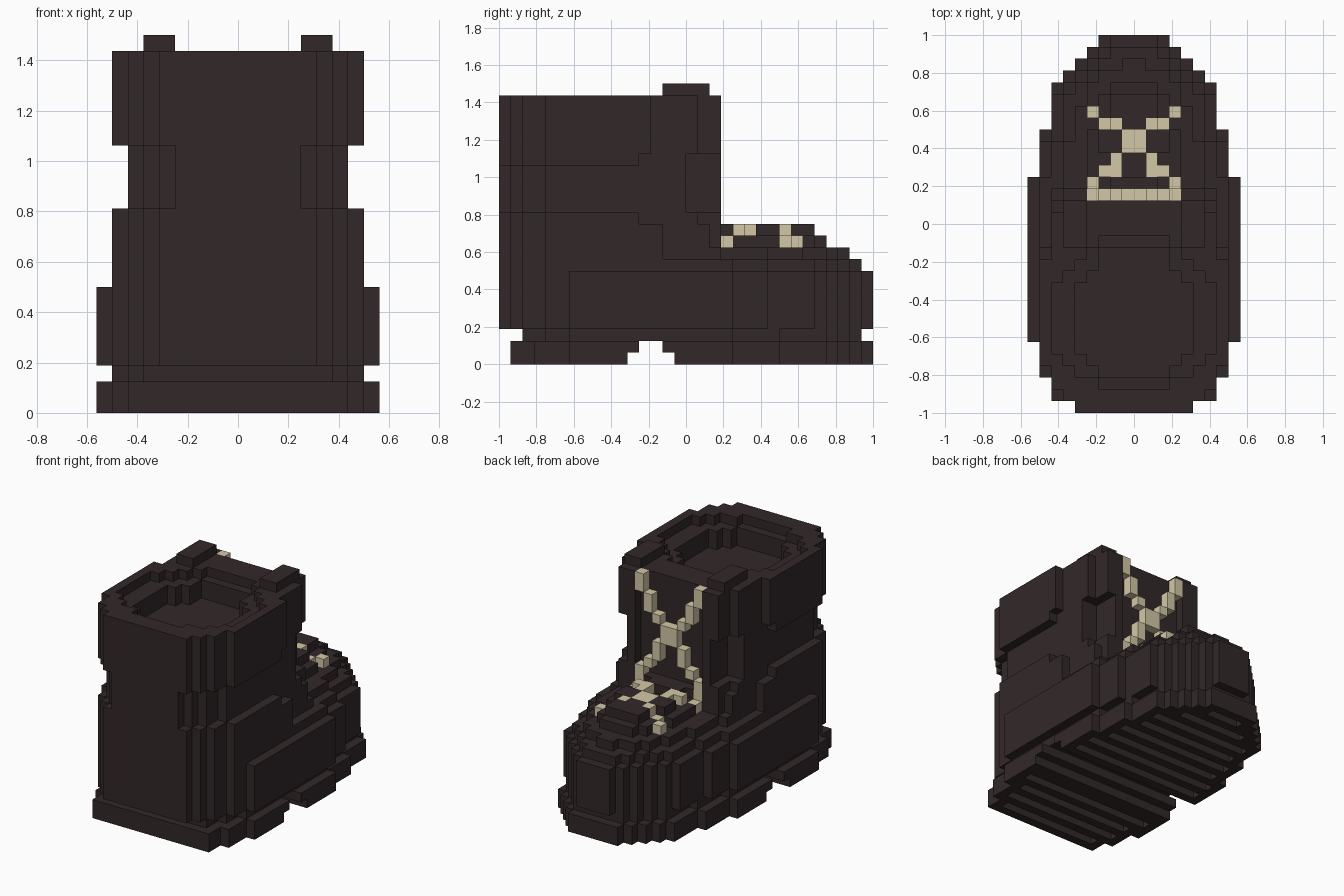
import bpy

if "Cube" in bpy.data.objects:
    bpy.data.objects.remove(bpy.data.objects["Cube"])

U = 1 / 16  # size of one block


def material(name, rgb):
    m = bpy.data.materials.new(name)
    m.diffuse_color = (*rgb, 1)
    m.use_nodes = True
    m.node_tree.nodes["Principled BSDF"].inputs["Base Color"].default_value = m.diffuse_color
    return m


DARK = material("dark_leather", (0.032, 0.021, 0.022))
TAN = material("tan_lace", (0.65, 0.575, 0.385))


def box(x0, x1, y0, y1, z0, z1):
    return {(x, y, z) for x in range(x0, x1) for y in range(y0, y1) for z in range(z0, z1)}


def pair(x0, x1, *yz):
    """A box and its mirror image across x = 0."""
    return box(x0, x1, *yz) | box(-x1, -x0, *yz)


def slab(start, rows, z0, z1):
    """Symmetric layer: rows of (half width, y where that width ends)."""
    cells, y = set(), start
    for half, end in rows:
        cells |= box(-half, half, y, end, z0, z1)
        y = end
    return cells


# Sole with heel arch and tread grooves
sole = slab(-15, [(7, -13), (8, -10), (9, 4), (8, 8), (7, 12), (6, 13), (5, 14), (4, 15), (3, 16)], 0, 2)
sole -= box(-9, 9, -5, -1, 0, 1) | box(-9, 9, -4, -2, 1, 2)
for y in list(range(-14, -6, 2)) + list(range(0, 15, 2)):
    half = min(max(c[0] for c in sole if c[1] == row and c[2] == 0) for row in (y - 1, y, y + 1))
    sole -= box(-half, half, y, y + 1, 0, 1)

# Recessed welt between sole and foot
welt = slab(-14, [(6, -12), (7, -10), (8, 4), (7, 8), (6, 12), (5, 13), (4, 14), (3, 15)], 2, 3)

# Foot, narrowing in tiers towards the instep
foot = slab(-16, [(5, -15), (6, -14), (7, -12), (8, -10), (9, 4), (8, 7), (7, 11),
                  (6, 12), (5, 13), (4, 14), (3, 15), (2, 16)], 3, 8)
foot |= slab(-12, [(8, 4), (7, 7), (6, 11), (5, 12), (4, 13), (3, 14), (2, 15)], 8, 9)
foot |= slab(-10, [(7, 3), (6, 7), (5, 10), (4, 12), (3, 13), (1, 14)], 9, 10)
foot |= slab(-10, [(6, 3), (3, 4), (4, 8), (2, 9), (3, 11), (2, 12)], 10, 11)
foot |= slab(-10, [(4, 3), (2, 4), (1, 6), (3, 8), (1, 9), (2, 11)], 11, 12)
foot -= box(-1, 1, 4, 6, 11, 12)

# Shaft: lower part, waist and collar
BACK = [(5, -15), (6, -14), (7, -12)]
WAIST_BACK = [(4, -15), (5, -14), (6, -12)]
shaft = slab(-16, BACK + [(8, -2), (7, 2), (6, 3)], 8, 12)
shaft |= slab(-16, BACK + [(8, -4), (7, 1), (6, 3)], 12, 13)
shaft |= slab(-16, WAIST_BACK + [(7, 0), (5, 3)], 13, 17)
shaft |= slab(-16, BACK + [(8, -4), (7, 0), (5, 3)], 17, 18)
shaft |= slab(-16, BACK + [(8, -3), (7, 1), (6, 3)], 18, 23)
shaft -= box(-4, 4, 2, 3, 11, 23)  # recess for the lacing
# Stepped opening
shaft -= slab(-14, [(3, -13), (5, -12), (6, -11), (7, -5), (6, -4), (5, -3), (4, -2), (3, -1)], 22, 23)
shaft -= slab(-13, [(3, -12), (4, -11), (5, -5), (4, -4), (3, -2)], 20, 22)

# Raised collar tabs
tabs = pair(4, 6, -2, 2, 23, 24)

# Crossed lace on the shaft front
shaft_laces = box(-1, 1, 2, 3, 16, 18)
for x, z0, z1 in [(3, 21, 23), (2, 19, 21), (1, 18, 19), (1, 14, 16), (2, 13, 14), (3, 11, 13)]:
    shaft_laces |= pair(x, x + 1, 2, 3, z0, z1)

# Crossed lace over the instep
foot_laces = box(-1, 1, 6, 8, 11, 12)
for x0, x1, y0, y1, z in [(3, 4, 3, 4, 10), (1, 3, 4, 5, 11), (1, 2, 5, 6, 11),
                          (1, 2, 8, 9, 11), (2, 3, 8, 9, 10), (3, 4, 9, 10, 10)]:
    foot_laces |= pair(x0, x1, y0, y1, z, z + 1)

laces = shaft_laces | foot_laces
foot -= laces
shaft -= laces
shaft -= foot
everything = sole | welt | foot | shaft | tabs | laces

FACES = {
    (1, 0, 0): [(1, 0, 0), (1, 1, 0), (1, 1, 1), (1, 0, 1)],
    (-1, 0, 0): [(0, 1, 0), (0, 0, 0), (0, 0, 1), (0, 1, 1)],
    (0, 1, 0): [(1, 1, 0), (0, 1, 0), (0, 1, 1), (1, 1, 1)],
    (0, -1, 0): [(0, 0, 0), (1, 0, 0), (1, 0, 1), (0, 0, 1)],
    (0, 0, 1): [(0, 0, 1), (1, 0, 1), (1, 1, 1), (0, 1, 1)],
    (0, 0, -1): [(0, 1, 0), (1, 1, 0), (1, 0, 0), (0, 0, 0)],
}


def build(name, cells, mat):
    """Skin the outward faces of a block set."""
    index, faces = {}, []
    for c in sorted(cells):
        for d, corners in FACES.items():
            if tuple(a + b for a, b in zip(c, d)) in everything:
                continue
            pts = [tuple(a + b for a, b in zip(c, k)) for k in corners]
            faces.append([index.setdefault(p, len(index)) for p in pts])
    mesh = bpy.data.meshes.new(name)
    mesh.from_pydata([tuple(v * U for v in p) for p in index], [], faces)
    mesh.materials.append(mat)
    bpy.context.collection.objects.link(bpy.data.objects.new(name, mesh))


for name, cells, mat in [("sole", sole, DARK), ("welt", welt, DARK), ("foot", foot, DARK),
                         ("shaft", shaft, DARK), ("collar_tabs", tabs, DARK),
                         ("shaft_laces", shaft_laces, TAN), ("foot_laces", foot_laces, TAN)]:
    build(name, cells, mat)
